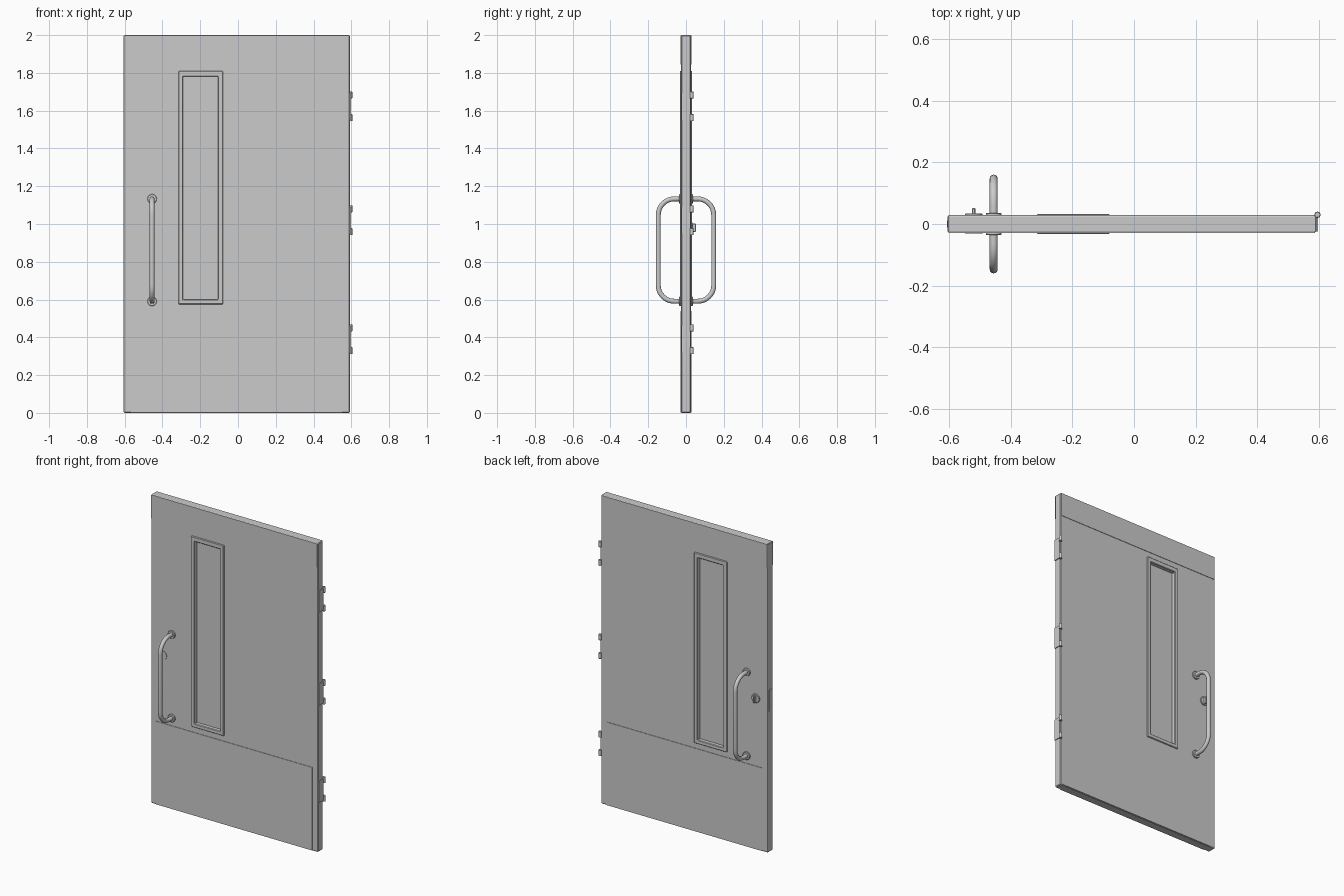
import bpy, bmesh, math
from mathutils import Vector, Matrix

cube = bpy.data.objects.get("Cube")
if cube:
    bpy.data.objects.remove(cube, do_unlink=True)

grey = bpy.data.materials.new("light_grey")
grey.use_nodes = True
COLOUR = (0.6, 0.6, 0.6, 1)
grey.diffuse_color = COLOUR
grey.node_tree.nodes["Principled BSDF"].inputs["Base Color"].default_value = COLOUR


def finish(name, bm, bevel=0, smooth=False):
    bmesh.ops.recalc_face_normals(bm, faces=bm.faces)
    mesh = bpy.data.meshes.new(name)
    bm.to_mesh(mesh)
    bm.free()
    mesh.materials.append(grey)
    ob = bpy.data.objects.new(name, mesh)
    bpy.context.collection.objects.link(ob)
    if bevel:
        mod = ob.modifiers.new("chamfer", 'BEVEL')
        mod.width, mod.segments = bevel, 1
    if smooth:
        bpy.ops.object.select_all(action='DESELECT')
        ob.select_set(True)
        bpy.context.view_layer.objects.active = ob
        bpy.ops.object.shade_smooth_by_angle(angle=math.radians(35))
    return ob


def box(name, x, y, z, bevel=0):
    """Block spanning the given (low, high) ranges."""
    bm = bmesh.new()
    bmesh.ops.create_cube(bm, size=1)
    for v in bm.verts:
        v.co = [r[0] if c < 0 else r[1] for c, r in zip(v.co, (x, y, z))]
    return finish(name, bm, bevel)


def ring(name, outer, inner, y, bevel=0):
    """Rectangular frame: outer and inner are (x0, x1, z0, z1)."""
    bm = bmesh.new()
    loops = []
    for x0, x1, z0, z1 in (outer, inner):
        loops.append([bm.verts.new((a, y[0], b))
                      for a, b in ((x0, z0), (x1, z0), (x1, z1), (x0, z1))])
    o, i = loops
    faces = [bm.faces.new((o[k], o[(k + 1) % 4], i[(k + 1) % 4], i[k])) for k in range(4)]
    ext = bmesh.ops.extrude_face_region(bm, geom=faces, use_keep_orig=True)
    for v in ext["geom"]:
        if isinstance(v, bmesh.types.BMVert):
            v.co.y = y[1]
    return finish(name, bm, bevel)


def cylinder(name, centre, radius, depth, axis='Z', bevel=0):
    bm = bmesh.new()
    turn = Matrix.Rotation(math.pi / 2, 4, 'X') if axis == 'Y' else Matrix()
    bmesh.ops.create_cone(bm, cap_ends=True, segments=24, radius1=radius, radius2=radius,
                          depth=depth, matrix=Matrix.Translation(centre) @ turn)
    return finish(name, bm, bevel, smooth=True)


def pull_handle(name, x, side):
    """Round tube swept along a rounded U path."""
    reach, low, high, rad, tube = 0.147, 0.591, 1.133, 0.085, 0.013
    path = [(0.02, low, 0)]
    for cz, start in ((low + rad, -90), (high - rad, 0)):
        for k in range(9):
            a = math.radians(start + 90 * k / 8)
            path.append((reach - rad + rad * math.cos(a), cz + rad * math.sin(a), a))
    path.append((0.02, high, math.pi / 2))
    path[0] = (0.02, low, -math.pi / 2)
    bm = bmesh.new()
    rows = []
    for py, pz, a in path:
        row = []
        for k in range(16):
            t = math.tau * k / 16
            out = tube * math.cos(t)
            row.append(bm.verts.new((x + tube * math.sin(t),
                                     side * (py + out * math.cos(a)),
                                     pz + out * math.sin(a))))
        rows.append(row)
    for r, s in zip(rows, rows[1:]):
        for k in range(16):
            n = (k + 1) % 16
            bm.faces.new((r[k], r[n], s[n], s[k]))
    bm.faces.new(rows[0])
    bm.faces.new(rows[-1])
    finish(name, bm, smooth=True)
    for end, z in (("lower", low), ("upper", high)):
        cylinder(f"{name}_{end}_rose", (x, side * 0.03, z), 0.025, 0.012, 'Y', 0.002)


# Door leaf with its window opening
LEFT, RIGHT, HALF = -0.605, 0.592, 0.026
ring("door_leaf", (LEFT, RIGHT, 0, 2), (-0.30, -0.095, 0.59, 1.795), (-HALF, HALF), 0.004)

# Window trim and pane
ring("window_frame", (-0.315, -0.08, 0.575, 1.81), (-0.29, -0.105, 0.60, 1.78),
     (-0.033, 0.033), 0.003)
box("window_pane", (-0.297, -0.098), (-0.008, 0.008), (0.593, 1.787))

# Parts found on both faces
for side, label in ((-1, "front"), (1, "back")):
    ys = sorted((side * (HALF - 0.002), side * 0.029))
    box(f"{label}_top_plate", (-0.602, 0.587), ys, (1.845, 1.998))
    box(f"{label}_kick_plate", (-0.567, 0.551), ys, (0.002, 0.54))
    pull_handle(f"{label}_pull_handle", -0.455, side)

# Lock: plain cylinder at the front, thumb turn at the back, strike on the edge
cylinder("front_lock_rose", (-0.52, -0.025, 0.98), 0.028, 0.010, 'Y')
cylinder("back_lock_rose", (-0.52, 0.029, 0.98), 0.028, 0.010, 'Y', 0.002)
box("thumb_turn", (-0.526, -0.514), (0.03, 0.052), (0.957, 1.003), 0.003)
box("latch_plate", (-0.607, -0.60), (-0.012, 0.012), (0.91, 1.05))

# Hinges on the other edge
for name, z in (("top", 1.623), ("middle", 1.02), ("bottom", 0.39)):
    box(f"{name}_hinge_leaf", (0.585, 0.597), (-0.024, 0.024), (z - 0.07, z + 0.07))
    for part, dz in (("lower", -0.06), ("upper", 0.06)):
        cylinder(f"{name}_hinge_{part}_knuckle", (0.595, 0.03, z + dz), 0.010, 0.038, 'Z', 0.002)
